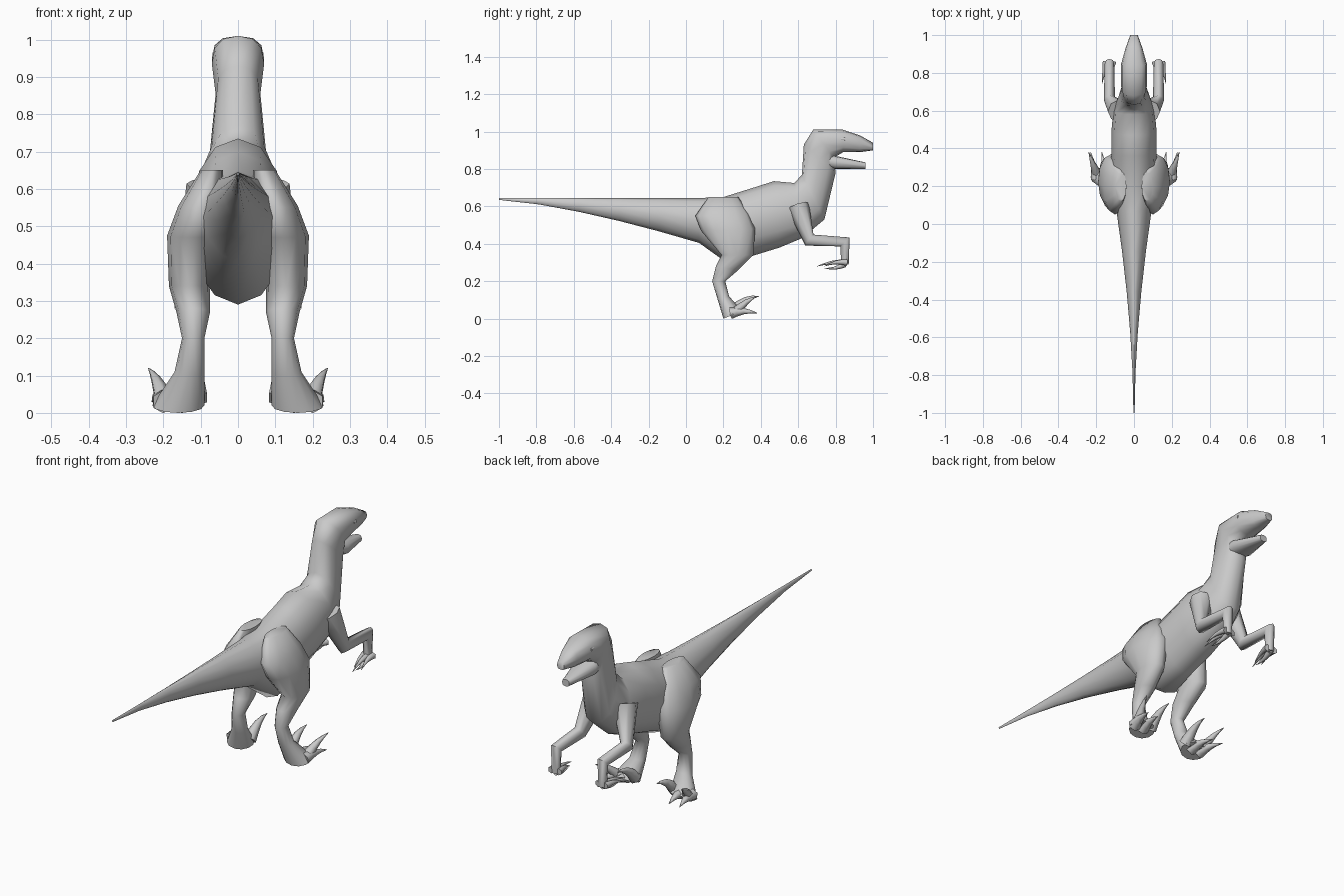
import bpy, bmesh, math
from mathutils import Vector

if "Cube" in bpy.data.objects:
    bpy.data.objects.remove(bpy.data.objects["Cube"], do_unlink=True)

grey = (0.59, 0.59, 0.59, 1)
hide = bpy.data.materials.new("grey_hide")
hide.use_nodes = True
hide.diffuse_color = grey
hide.node_tree.nodes["Principled BSDF"].inputs["Base Color"].default_value = grey


def power(value, exponent):
    return math.copysign(abs(value) ** exponent, value)


def skin(name, rings, mirror=False):
    """Bridge a list of point rings into a closed, smooth-shaded mesh."""
    bm = bmesh.new()
    loops = [[bm.verts.new(point) for point in ring] for ring in rings]
    for lower, upper in zip(loops, loops[1:]):
        for i in range(len(lower)):
            bm.faces.new((lower[i - 1], lower[i], upper[i], upper[i - 1]))
    bm.faces.new(loops[0])
    bm.faces.new(loops[-1])
    bmesh.ops.recalc_face_normals(bm, faces=bm.faces)
    mesh = bpy.data.meshes.new(name)
    bm.to_mesh(mesh)
    bm.free()
    mesh.materials.append(hide)
    obj = bpy.data.objects.new(name, mesh)
    bpy.context.collection.objects.link(obj)
    if mirror:
        modifier = obj.modifiers.new("mirror", 'MIRROR')
        modifier.use_mirror_merge = False
    bpy.ops.object.select_all(action='DESELECT')
    obj.select_set(True)
    bpy.context.view_layer.objects.active = obj
    bpy.ops.object.shade_smooth_by_angle(angle=math.radians(65))


def circle(sides):
    return [math.tau * i / sides for i in range(sides)]


def section(top_y, top_z, low_y, low_z, half_width, x=0, shape=1):
    """Ring spanning two side-profile points; shape over one is keeled, under one boxy."""
    top, low = Vector((x, top_y, top_z)), Vector((x, low_y, low_z))
    middle, arm = (top + low) / 2, (top - low) / 2
    across = Vector((half_width, 0, 0))
    return [middle + arm * power(math.cos(turn), shape)
            + across * power(math.sin(turn), shape) for turn in circle(12)]


def tube(name, points, radii, sides=6):
    """Mirrored tube with mitred bends and a radius at every point."""
    points = [Vector(point) for point in points]
    last = len(points) - 1
    rings = []
    for i, (point, radius) in enumerate(zip(points, radii)):
        before, after = points[max(i - 1, 0)], points[min(i + 1, last)]
        incoming = (point - before if i else after - point).normalized()
        outgoing = (after - point if i < last else incoming).normalized()
        along = (incoming + outgoing).normalized()
        up = along.cross(Vector((1, 0, 0))).normalized()
        side = up.cross(along)
        up /= along.dot(incoming)
        rings.append([point + radius * (math.cos(turn) * up + math.sin(turn) * side)
                      for turn in circle(sides)])
    skin(name, rings, mirror=True)


def claw(name, start, end, radius, arch):
    """Mirrored digit that tapers to a point along an arched path."""
    start, end = Vector(start), Vector(end)
    steps = [i / 4 for i in range(5)]
    lift = Vector((0, 0, arch))
    points = [start.lerp(end, t) + lift * math.sin(math.pi * t) for t in steps]
    tube(name, points, [radius * (1.05 - t) for t in steps])


# Tail: level along the top, thickening steadily towards the hips
body = []
for step in range(6):
    t = step / 5
    depth = 0.01 + 0.23 * t ** 1.4
    body.append((t * 1.07 - 1, 0.645, t * 1.07 - 1, 0.645 - depth, 0.003 + 0.09 * t ** 1.8))

# Torso, neck and upper head: top y and z, underside y and z, half width
body += [
    (.2, .65, .23, .29, .13),
    (.36, .7, .37, .34, .12),
    (.47, .735, .5, .38, .12),
    (.58, .725, .62, .43, .11),
    (.62, .77, .74, .53, .08),
    (.63, .93, .8, .78, .06),
    (.68, 1.01, .79, .86, .07),
    (.84, 1.01, .84, .89, .07),
    (.93, .98, .93, .89, .045),
    (1, .94, 1, .9, .02),
]
# The cross-section changes from keeled at the tail to boxy at the snout
skin("body", [section(*row, shape=1.3 - 0.04 * i) for i, row in enumerate(body)])

# Lower jaw
jaw = [
    (.7, .89, .7, .81, .04),
    (.8, .87, .8, .8, .06),
    (.96, .835, .96, .8, .02),
]
skin("lower_jaw", [section(*row, shape=0.8) for row in jaw])

# Eyes set into the sides of the head
tube("eyes", [(.06, .83, .96), (.06, .85, .96)], [.01, .01])

# Legs from hip to sole: front y and z, back y and z, half width, centre x
leg = [
    (.28, .65, .12, .65, .03, .07),
    (.34, .56, .05, .55, .06, .1),
    (.37, .48, .08, .47, .07, .12),
    (.36, .34, .19, .34, .055, .13),
    (.28, .26, .16, .28, .045, .12),
    (.21, .2, .14, .2, .03, .12),
    (.23, .12, .17, .1, .04, .13),
    (.3, .04, .2, 0, .07, .16),
]
skin("legs", [section(*row) for row in leg], mirror=True)

# Toes on the ground and raised claws
claw("outer_toes", (.2, .24, .03), (.23, .38, .03), .03, .01)
claw("middle_toes", (.15, .24, .03), (.17, .38, .03), .03, .01)
claw("sickle_claws", (.11, .25, .04), (.11, .39, .12), .03, .02)
claw("outer_claws", (.2, .27, .04), (.24, .38, .12), .025, .01)

# Arms: shoulder, elbow, wrist and drooping hand
tube("arms", [(.08, .6, .6), (.13, .66, .42), (.13, .85, .41), (.13, .85, .29)],
     [.06, .03, .025, .02], sides=8)

# Curled fingers, fanned outwards from each hand
for name, x, reach in (("inner", .11, .12), ("middle", .13, .16), ("outer", .15, .12)):
    claw(name + "_fingers", (x, .86, .3), (x + .02, .86 - reach, .28), .017, .01)
claw("thumbs", (.13, .85, .29), (.14, .74, .27), .015, -.01)
